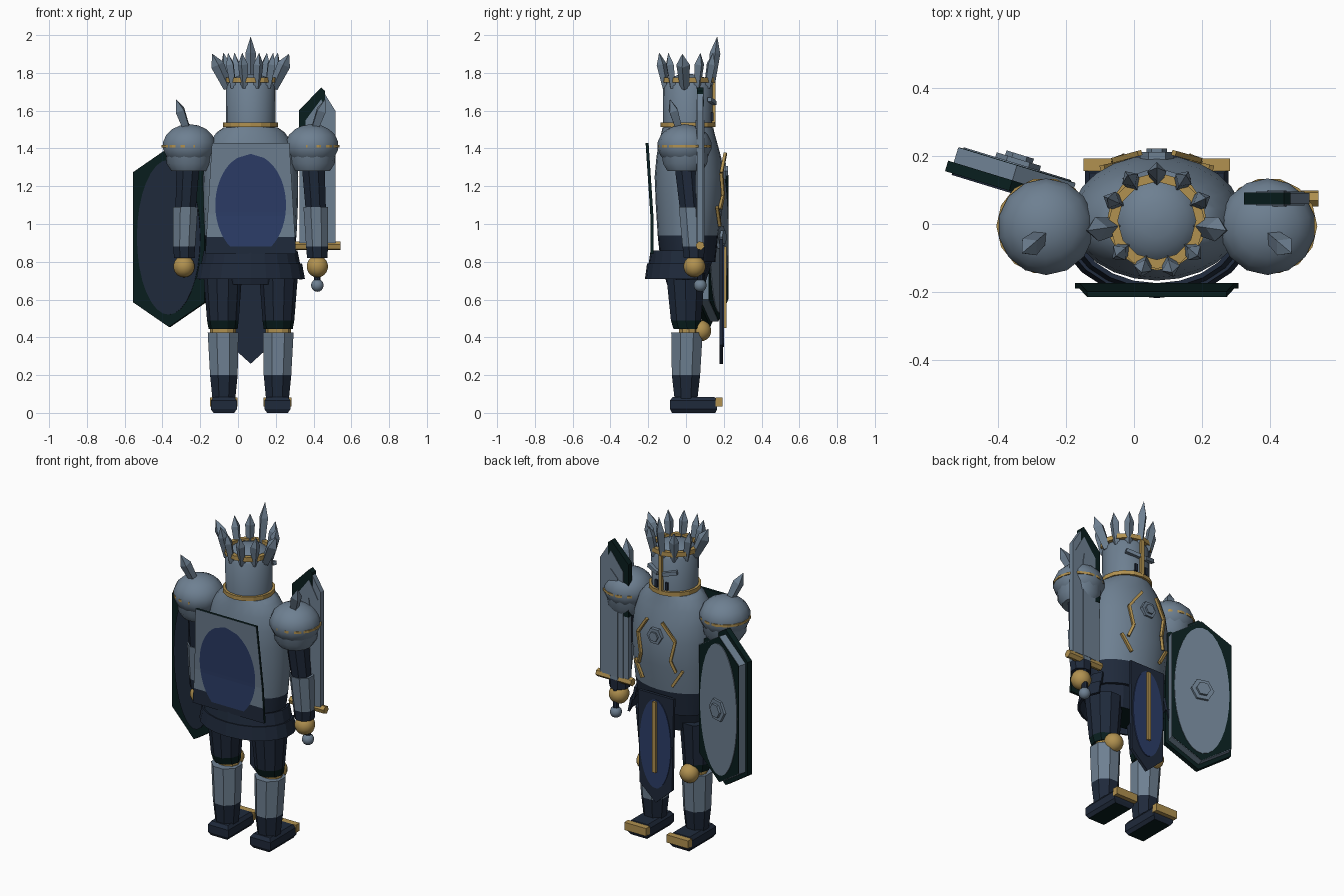
import bpy, bmesh, math
from mathutils import Vector, Matrix

if "Cube" in bpy.data.objects:
    bpy.data.objects.remove(bpy.data.objects["Cube"])

CX = 0.067  # body centre line


def material(name, rgb):
    m = bpy.data.materials.new(name)
    m.diffuse_color = (*rgb, 1)
    m.use_nodes = True
    m.node_tree.nodes["Principled BSDF"].inputs["Base Color"].default_value = m.diffuse_color
    return m


STEEL = material("steel", (0.155, 0.215, 0.285))
NAVY = material("dark navy", (0.0135, 0.0225, 0.043))
GOLD = material("gold", (0.44, 0.285, 0.080))
BLUE = material("royal blue", (0.025, 0.047, 0.138))
GREEN = material("dark green", (0.0025, 0.0125, 0.0125))


def finish(name, bm, mat, low=None, split=0, smooth=False, matrix=None, closed=True):
    """Turn a bmesh into an object; faces below the split height get the low colour."""
    if matrix:
        bm.transform(matrix)
    if closed:
        bmesh.ops.recalc_face_normals(bm, faces=bm.faces[:])
    if low:
        for f in bm.faces:
            f.material_index = int(f.calc_center_median().z < split)
    me = bpy.data.meshes.new(name)
    bm.to_mesh(me)
    bm.free()
    for m in (mat, low):
        if m:
            me.materials.append(m)
    ob = bpy.data.objects.new(name, me)
    bpy.context.collection.objects.link(ob)
    if smooth:
        bpy.ops.object.select_all(action='DESELECT')
        ob.select_set(True)
        bpy.context.view_layer.objects.active = ob
        bpy.ops.object.shade_smooth_by_angle(angle=math.radians(40))
    return ob


def loft(name, rings, n, mat, low=None, split=0, smooth=False, phase=0.0, matrix=None):
    """Rings are (x, y, z, rx, ry), capped at both ends."""
    bm = bmesh.new()
    loops = []
    for x, y, z, rx, ry in rings:
        loops.append([bm.verts.new((x + rx * math.cos(phase + 2 * math.pi * i / n),
                                    y + ry * math.sin(phase + 2 * math.pi * i / n), z)) for i in range(n)])
    for a, b in zip(loops, loops[1:]):
        for i in range(n):
            bm.faces.new((a[i], a[(i + 1) % n], b[(i + 1) % n], b[i]))
    bm.faces.new(loops[0][::-1])
    bm.faces.new(loops[-1])
    return finish(name, bm, mat, low, split, smooth, matrix)


def plate(name, pts, y0, y1, mat, matrix=None):
    """Extrude an x/z outline from y0 to y1."""
    bm = bmesh.new()
    a = [bm.verts.new((x, y0, z)) for x, z in pts]
    b = [bm.verts.new((x, y1, z)) for x, z in pts]
    bm.faces.new(a)
    bm.faces.new(b[::-1])
    for i in range(len(pts)):
        j = (i + 1) % len(pts)
        bm.faces.new((a[i], b[i], b[j], a[j]))
    return finish(name, bm, mat, matrix=matrix)


def oval(x, z, rx, rz, n=32):
    return [(x + rx * math.cos(2 * math.pi * i / n), z + rz * math.sin(2 * math.pi * i / n)) for i in range(n)]


def box(name, x0, x1, y0, y1, z0, z1, mat):
    return plate(name, [(x0, z0), (x1, z0), (x1, z1), (x0, z1)], y0, y1, mat)


def aim(p, q):
    p, q = Vector(p), Vector(q)
    return Matrix.Translation(p) @ (q - p).to_track_quat('Z', 'Y').to_matrix().to_4x4(), (q - p).length


def bar(name, p, q, r, mat, n=4):
    m, L = aim(p, q)
    return loft(name, [(0, 0, 0, r, r), (0, 0, L, r, r)], n, mat, phase=math.pi / 4, matrix=m)


def spike(name, p, q, r):
    m, L = aim(p, q)
    return loft(name, [(0, 0, 0, r * .7, r * .7), (0, 0, L * .68, r, r), (0, 0, L, .001, .001)], 4, STEEL, matrix=m)


def ball(name, c, r, mat, flat=1.0):
    bm = bmesh.new()
    bmesh.ops.create_uvsphere(bm, u_segments=14, v_segments=9, radius=r)
    return finish(name, bm, mat, smooth=True, matrix=Matrix.Translation(c) @ Matrix.Diagonal((1, 1, flat, 1)))


# Helmet with rounded top
HY = 0.01
loft("helmet", [(CX, HY, z, r, r) for z, r in
     ((1.48, .130), (1.73, .132), (1.75, .118), (1.775, .09), (1.79, .05), (1.795, .01))], 20, STEEL, smooth=True)


# Gold rings at the neck and brow
def ring(name, x, y, z, rx, ry, r, n):
    bm = bmesh.new()
    sec = [[bm.verts.new((x + (rx + r * math.cos(b)) * math.cos(a), y + (ry + r * math.cos(b)) * math.sin(a),
                          z + r * math.sin(b))) for b in (0.785, 2.356, 3.927, 5.498)]
           for a in (2 * math.pi * i / n for i in range(n))]
    for i in range(n):
        for j in range(4):
            bm.faces.new((sec[i][j], sec[(i + 1) % n][j], sec[(i + 1) % n][(j + 1) % 4], sec[i][(j + 1) % 4]))
    finish(name, bm, GOLD)


ring("neck_ring", CX, HY, 1.525, .134, .134, .017, 16)
ring("brow_ring", CX, HY, 1.763, .128, .128, .019, 12)

# Crown of eleven spikes, front one tallest
for i in range(11):
    a = math.pi / 2 + 2 * math.pi * i / 11
    tip, z, r = .158, 1.905, .027
    if i == 0:
        tip, z, r = .155, 1.99, .028
    elif i in (3, 8):
        tip, z, r = .205, 1.90, .036
    c, s = math.cos(a), math.sin(a)
    spike("crown_spike", (CX + .12 * c, HY + .12 * s, 1.72), (CX + tip * c, HY + tip * s, z), r)

# Visor: gold ridge, brow bars, dark slits
box("visor_ridge", CX - .011, CX + .011, .13, .155, 1.53, 1.75, GOLD)
for s in (-1, 1):
    bar("visor_bar", (CX + s * .015, .15, 1.64), (CX + s * .095, .125, 1.66), .016, STEEL)
    bar("mouth_slit", (CX + s * .035, .137, 1.545), (CX + s * .035, .137, 1.59), .011, NAVY)

# Breastplate and hips
loft("breastplate", [(CX, cy, z, rx, ry) for cy, z, rx, ry in (
    (.01, .80, .225, .145), (.01, .94, .243, .16), (.018, 1.10, .25, .178), (.018, 1.25, .252, .184),
    (.015, 1.35, .243, .172), (.01, 1.43, .22, .155), (.01, 1.485, .18, .14), (.01, 1.51, .145, .135))],
    24, STEEL, NAVY, .94, smooth=True)
loft("hips", [(CX, 0, .68, .17, .10), (CX, 0, .82, .225, .145)], 12, NAVY, GREEN, .70)


# Chest badge and gold zigzag inlay
def chest(dx, z):
    drop = max(0, 1.15 - z) * .12
    return (CX + dx, .025 + (.187 - drop) * math.sqrt(1 - (dx / .255) ** 2), z)


plate("badge_base", oval(CX, 1.28, .05, .05, 6), .18, .212, STEEL)
plate("badge_boss", oval(CX, 1.28, .03, .03, 6), .20, .222, STEEL)
for s in (-1, 1):
    path = [(.05, 1.375), (.125, 1.27), (.10, 1.15), (.125, 1.08)]
    for p, q in zip(path, path[1:]):
        bar("chest_inlay", chest(s * p[0], p[1]), chest(s * q[0], q[1]), .011, GOLD)
    bar("chest_inlay_low", chest(s * .16, 1.09), chest(s * .10, .99), .011, GOLD)


# Back cape with blue oval; dark lining and edges
def cape_y(z):
    return -.181 - .066 * max(0, z - 1.05)


def cape_w(z):
    return .205 + (1.43 - z) * .06


q2 = math.sqrt(2)
cape = loft("back_cape", [(CX, cape_y(z), z, cape_w(z) * q2, .008 * q2) for z in (.84, .93, 1.05, 1.43)], 4,
            STEEL, NAVY, .94, phase=math.pi / 4)
cape.data.materials.append(GREEN)
for f in cape.data.polygons:
    if f.normal.y > -.5:
        f.material_index = 2
bm = bmesh.new()
rows = []
for i in range(25):
    z = .88 + .49 * i / 24
    w = .187 * math.sqrt(max(.0004, 1 - ((z - 1.10) / .27) ** 2))
    rows.append([bm.verts.new((CX + s * w, cape_y(z) - .013, z)) for s in (-1, 1)])
for a, b in zip(rows, rows[1:]):
    bm.faces.new((a[0], a[1], b[1], b[0]))
finish("cape_oval", bm, BLUE, closed=False)

# Two-tier skirt, open at the front
for name, z0, z1, r0, r1 in (("skirt_upper", .785, .86, .265, .25), ("skirt_lower", .71, .79, .29, .275)):
    bm = bmesh.new()
    cols = []
    for i in range(15):
        a = math.radians(155 + 230 * i / 14)
        cols.append([bm.verts.new((CX + r * math.cos(a), r * .75 * math.sin(a), z)) for r, z in ((r0, z0), (r1, z1))])
    for a, b in zip(cols, cols[1:]):
        bm.faces.new((a[0], b[0], b[1], a[1]))
    ob = finish(name, bm, NAVY, closed=False)
    ob.modifiers.new("thickness", 'SOLIDIFY').thickness = .014

# Front tabard with blue oval and gold stripe
plate("tabard", [(CX - .12, .92), (CX - .11, .36), (CX, .26), (CX + .11, .36), (CX + .12, .92)], .178, .196, NAVY)
plate("tabard_oval", oval(CX, .62, .105, .27), .19, .201, BLUE)
box("tabard_stripe", CX - .011, CX + .011, .19, .214, .45, .88, GOLD)

# Limbs, mirrored about the centre line
for s in (-1, 1):
    def X(d):
        return CX + s * d
    # Layered shoulder guard with spike
    ball("shoulder_dome", (X(.325), -.008, 1.415), .144, STEEL, .79)
    loft("shoulder_lower", [(X(.325), -.005, z, r, r) for z, r in ((1.28, .095), (1.32, .12), (1.39, .127))],
         14, STEEL, smooth=True)
    ring("shoulder_trim", X(.329), -.006, 1.412, .135, .135, .010, 14)
    spike("shoulder_spike", (X(.33), -.03, 1.48), (X(.395), -.085, 1.66), .032)
    # Arm
    loft("upper_arm", [(X(.345), .022, 1.07, .058, .058), (X(.33), -.002, 1.33, .066, .066)], 8, NAVY,
         phase=math.pi / 8)
    loft("forearm", [(X(.352), .042, .82, .058, .058), (X(.352), .04, .88, .063, .063), (X(.345), .025, 1.09, .071, .068)],
         8, STEEL, NAVY, .87, phase=math.pi / 8)
    ball("hand", (X(.353), .045, .775), .058, GOLD)
    # Leg
    loft("thigh", [(X(.146), .005, .445, .077, .075), (X(.147), .0, .49, .084, .084), (X(.148), -.003, .74, .103, .108)],
         10, NAVY, GREEN, .48)
    loft("knee_core", [(X(.146), .015, z, .068, .055) for z in (.41, .45)], 10, GOLD)
    ball("knee_cap", (X(.146), .078, .435), .056, GOLD)
    loft("greave", [(X(.142), .0, .07, .065, .065), (X(.142), .0, .20, .079, .081), (X(.146), .005, .425, .088, .09)],
         8, STEEL, NAVY, .19, phase=math.pi / 8)
    # Boot with gold toe
    fx = X(.142)
    loft("boot", [(fx, .04, z, hw * q2, hl * q2) for z, hw, hl in
         ((0, .055, .115), (.02, .069, .125), (.065, .069, .125), (.085, .055, .11))], 4, NAVY, GREEN, .005,
         phase=math.pi / 4)
    box("toe_plate", fx - .073, fx + .073, .155, .192, .035, .082, GOLD)

# Sword held upright at the +x hand, dark upper inner edge
SX, SY = .42, .075


def blade(l, r, top, shoulder, bottom):
    return [(SX - l, bottom), (SX + r, bottom), (SX + r, shoulder), (SX + .02, top), (SX - l, shoulder)]


plate("blade_edge", blade(.095, .095, 1.72, 1.60, .90), SY - .016, SY + .016, STEEL)
plate("blade_dark_edge", [(SX - .097, 1.28), (SX - .04, 1.28), (SX + .04, 1.60), (SX + .04, 1.705), (SX + .02, 1.722),
                          (SX - .097, 1.602)], SY - .018, SY + .018, GREEN)
plate("blade_body", blade(.062, .08, 1.66, 1.55, .90), SY - .020, SY + .020, STEEL)
plate("blade_rib", blade(.028, .028, 1.55, 1.50, .90), SY - .024, SY + .024, STEEL)
bar("sword_guard", (SX - .115, SY, .885), (SX + .122, SY, .885), .024, GOLD, 6)
bar("sword_grip", (SX, SY, .68), (SX, SY, .89), .018, NAVY, 8)
ball("pommel", (SX, SY, .675), .034, STEEL)

# Long six-sided shield on the -x arm
M = Matrix.Translation((-.362, .112, .93)) @ Matrix.Rotation(math.radians(-17), 4, 'Z')


def long_hex(w, h, t):
    return [(0, -t), (w, -h), (w, h), (0, t), (-w, h), (-w, -h)]


plate("shield_back", long_hex(.197, .345, .475), -.015, .017, GREEN, M)
plate("shield_layer", long_hex(.18, .33, .445), .017, .062, STEEL, M)
plate("shield_face", long_hex(.178, .327, .442), .058, .064, GREEN, M)
plate("shield_back_oval", oval(0, 0, .175, .41), -.020, -.012, NAVY, M)
plate("shield_front_oval", oval(0, 0, .165, .40), .06, .068, STEEL, M)
plate("shield_boss_base", oval(0, 0, .068, .068, 6), .06, .082, STEEL, M)
plate("shield_boss", oval(0, 0, .042, .042, 6), .07, .096, STEEL, M)
